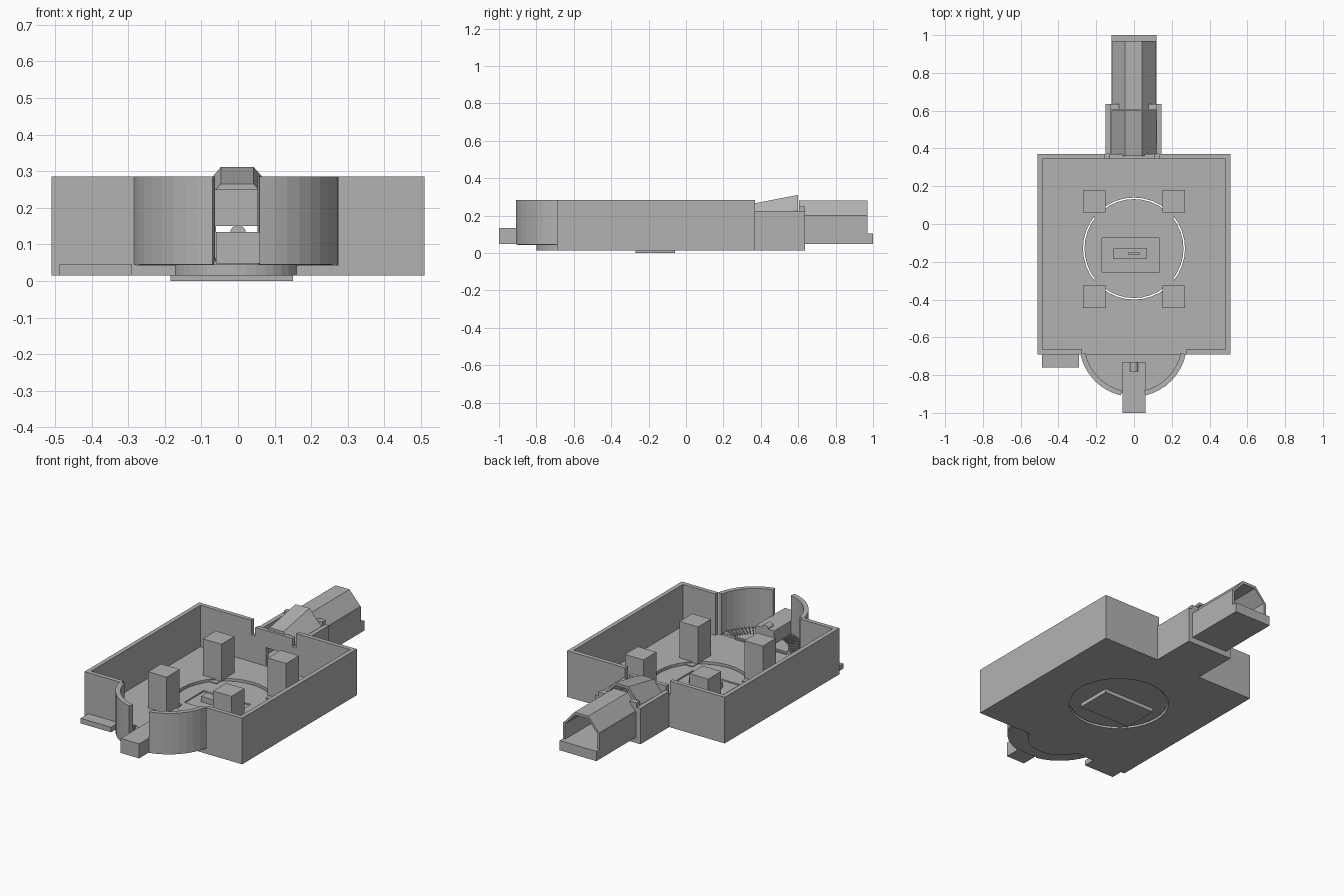
import bpy, bmesh
from math import cos, sin, pi, radians
from mathutils import Vector

if "Cube" in bpy.data.objects:
    bpy.data.objects.remove(bpy.data.objects["Cube"])

grey = bpy.data.materials.new("plain_grey")
grey.use_nodes = True
grey.diffuse_color = (0.45, 0.45, 0.45, 1)
grey.node_tree.nodes["Principled BSDF"].inputs["Base Color"].default_value = grey.diffuse_color


def loft(name, start, end):
    """Solid between two matching 3D outlines."""
    bm = bmesh.new()
    a = [bm.verts.new(p) for p in start]
    b = [bm.verts.new(p) for p in end]
    bm.faces.new(a)
    bm.faces.new(b[::-1])
    for i in range(len(a)):
        j = (i + 1) % len(a)
        bm.faces.new((a[j], a[i], b[i], b[j]))
    bmesh.ops.recalc_face_normals(bm, faces=bm.faces)
    mesh = bpy.data.meshes.new(name)
    bm.to_mesh(mesh)
    bm.free()
    mesh.materials.append(grey)
    ob = bpy.data.objects.new(name, mesh)
    bpy.context.collection.objects.link(ob)
    return ob


def slab(name, outline, z0, z1):
    return loft(name, [(x, y, z0) for x, y in outline], [(x, y, z1) for x, y in outline])


def box(name, x0, x1, y0, y1, z0, z1):
    return slab(name, [(x0, y0), (x1, y0), (x1, y1), (x0, y1)], z0, z1)


def arc(cx, cy, r, a0, a1, n):
    return [(cx + r * cos(radians(a0 + (a1 - a0) * i / n)),
             cy + r * sin(radians(a0 + (a1 - a0) * i / n))) for i in range(n + 1)]


def cut(ob, *cutters):
    """Subtract solids and drop them afterwards."""
    for c in cutters:
        mod = ob.modifiers.new("cut", 'BOOLEAN')
        mod.operation, mod.solver, mod.object = 'DIFFERENCE', 'EXACT', c
        bpy.context.view_layer.objects.active = ob
        bpy.ops.object.modifier_apply(modifier=mod.name)
        bpy.data.objects.remove(c)


W, BACK, FRONT, T = 0.51, 0.37, -0.69, 0.025
LOW, FLOOR, TOP = 0.015, 0.042, 0.285

# Tray floor with round opening
floor = box("tray_floor", -W, W, FRONT, BACK, LOW, FLOOR)
cut(floor, slab("hole", arc(0, -0.13, 0.27, 0, 350, 35), 0, 0.1))

# Tray walls
for s, side in ((-1, "right"), (1, "left")):
    x = sorted((s * W, s * (W - T)))
    box(side + "_wall", *x, FRONT, BACK, LOW, TOP)
    x = sorted((s * (W - T), s * 0.275))
    box(side + "_front_wall", *x, FRONT, FRONT + T, LOW, TOP)
back = box("back_wall", T - W, W - T, BACK - T, BACK, LOW, TOP)
cut(back,
    box("dip", -0.13, 0.11, 0.3, 0.4, 0.25, 0.4),
    box("slot_a", -0.155, -0.13, 0.3, 0.4, 0.2, 0.4),
    box("slot_b", 0.11, 0.135, 0.3, 0.4, 0.2, 0.4),
    box("door", -0.06, 0.06, 0.3, 0.4, 0.05, 0.15))

# Turning disc, its pan and the small block in the middle
disc = slab("floor_disc", arc(0, -0.13, 0.262, 0, 350, 35), 0.022, 0.031)
cut(disc, box("pan_hole", -0.17, 0.135, -0.255, -0.075, 0, 0.1))
for i in range(4):
    a = pi / 4 + i * pi / 2
    cx, cy = 0.26 * cos(a), -0.13 + 0.26 * sin(a)
    box("disc_tab", cx - 0.025, cx + 0.025, cy - 0.025, cy + 0.025, 0.022, 0.036)
box("bottom_pan", -0.185, 0.15, -0.27, -0.06, 0, 0.023)
block = box("centre_block", -0.11, 0.07, -0.185, -0.13, 0.02, 0.055)
cut(block, box("groove", -0.03, 0.03, -0.162, -0.15, 0.04, 0.1))

# Posts
for x in (-0.21, 0.21):
    for y in (-0.385, 0.12):
        box("post", x - 0.06, x + 0.06, y - 0.06, y + 0.06, FLOOR - 0.005, 0.255)

# Round bay: split curved wall, floor and radial ribs
CX, CY = -0.005, -0.63
for a0, a1, side in ((192, 257, "right"), (283, 348, "left")):
    outer = arc(CX, CY, 0.285, a0, a1, 8)
    inner = arc(CX, CY, 0.258, a1, a0, 8)
    slab(side + "_bay_wall", outer + inner, 0.045, TOP)
slab("bay_floor", arc(CX, CY, 0.27, 193, 347, 20), 0.043, 0.055)
slab("bay_lower_floor", arc(CX, CY + 0.01, 0.18, 200, 340, 16), LOW, 0.046)
for i in range(31):
    a = 200 + i * 140 / 30
    rib = arc(CX, CY, 0.18, a - 0.8, a + 0.8, 1) + arc(CX, CY, 0.26, a + 0.6, a - 0.6, 1)
    slab("bay_rib", rib, 0.05, 0.062)
box("side_tab", -0.487, -0.29, -0.76, -0.68, LOW, 0.045)

# Front spout with a low rounded ridge
box("spout", -0.06, 0.06, -1, -0.73, 0.048, 0.133)
ridge = [(x, z) for x, z in arc(0, 0.13, 0.022, 0, 180, 8)]
loft("spout_ridge", [(x, -0.78, z) for x, z in ridge], [(x, -0.73, z) for x, z in ridge])

# Rear sleeve: open channel
box("sleeve_floor", -0.15, 0.145, BACK, 0.635, LOW, 0.055)
for x0, x1 in ((-0.15, -0.125), (0.12, 0.145)):
    box("sleeve_side", x0, x1, BACK, 0.635, LOW, 0.225)


# Hollow arched covers
def arch(lift, y):
    outer = [(-0.12, 0.195), (-0.047, 0.28), (0.043, 0.28), (0.118, 0.195)]
    inner = [(0.103, 0.195), (0.037, 0.265), (-0.041, 0.265), (-0.105, 0.195)]
    return [(x, y, z + lift) for x, z in outer + inner]


loft("barrel_roof", arch(0, 0.605), arch(0, 0.97))
loft("hinged_lid", arch(-0.015, BACK - 0.01), arch(0.031, 0.6))
box("barrel_base", -0.12, 0.118, 0.63, 1, 0.048, 0.105)
for x0, x1 in ((-0.12, -0.105), (0.103, 0.118)):
    box("barrel_side", x0, x1, 0.605, 0.97, 0.05, 0.2)

# Collar between lid and barrel
for x0, x1 in ((-0.125, -0.08), (0.078, 0.122)):
    box("collar", x0, x1, 0.605, 0.635, 0.05, 0.25)
